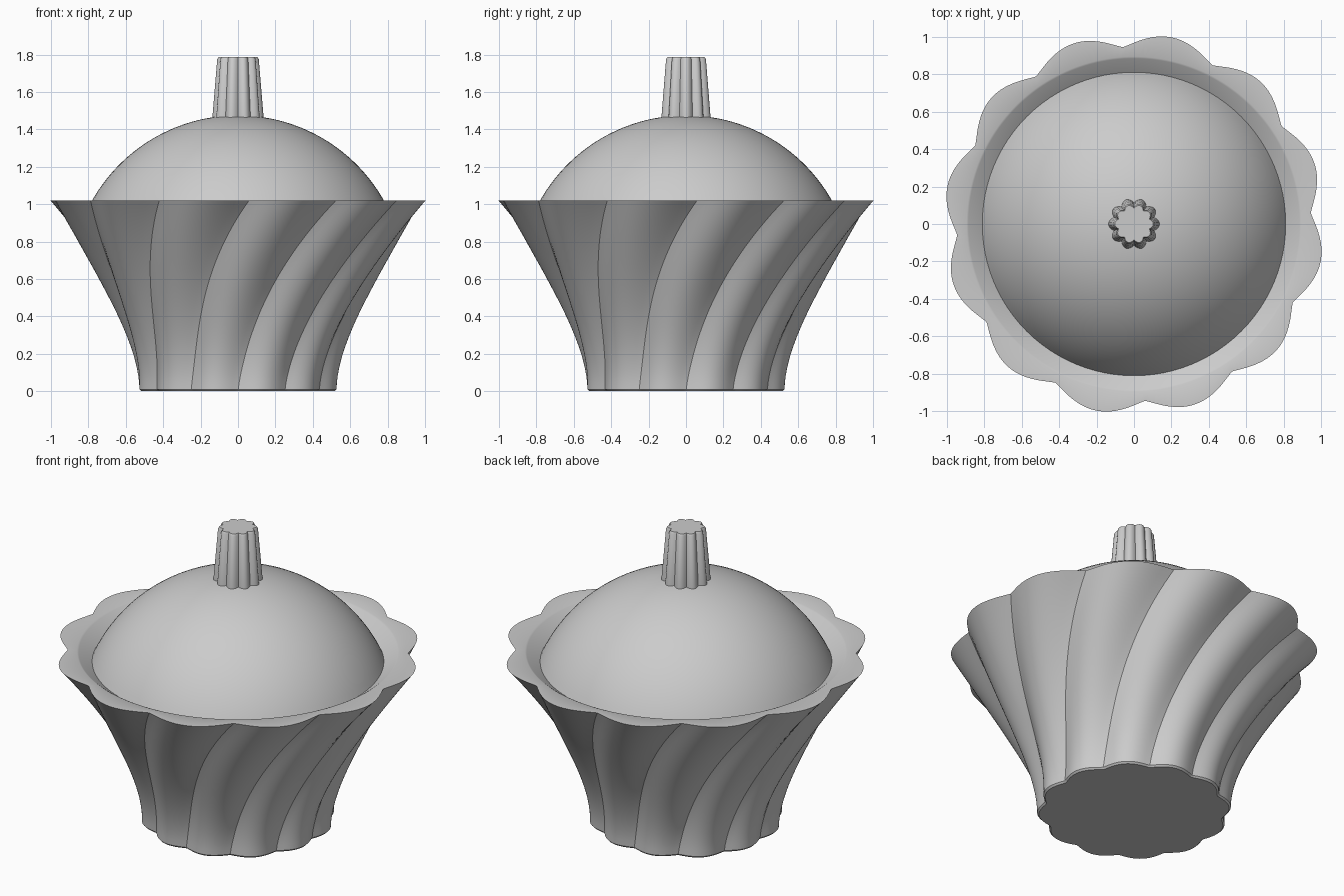
import bpy, bmesh
from math import sin, cos, pi, radians, sqrt

if "Cube" in bpy.data.objects:
    bpy.data.objects.remove(bpy.data.objects["Cube"])


def loft(name, rings, n, angle=35):
    """Skin a stack of rings; each ring is a function of angle -> (x, y, z). Ends are capped."""
    bm = bmesh.new()
    loops = [[bm.verts.new(f(2 * pi * i / n)) for i in range(n)] for f in rings]
    for a, b in zip(loops, loops[1:]):
        for i in range(n):
            j = (i + 1) % n
            bm.faces.new((a[i], a[j], b[j], b[i]))
    bm.faces.new(loops[0][::-1])
    bm.faces.new(loops[-1])
    mesh = bpy.data.meshes.new(name)
    bm.to_mesh(mesh)
    bm.free()
    obj = bpy.data.objects.new(name, mesh)
    bpy.context.collection.objects.link(obj)
    bpy.ops.object.select_all(action='DESELECT')
    obj.select_set(True)
    bpy.context.view_layer.objects.active = obj
    bpy.ops.object.shade_smooth_by_angle(angle=radians(angle))
    return obj


def lobed(r, z, lobes, depth, twist=0.0, power=1.15):
    """Scalloped ring: r at the lobe tips, r*(1-depth) at the creases."""
    def f(a):
        k = r * (1 - depth * (1 - abs(sin(lobes * a / 2)) ** power))
        return k * cos(a + twist), k * sin(a + twist), z
    return f


def interp(pts, z):
    """Smooth (Lagrange) curve through a few profile points."""
    total = 0
    for zi, ri in pts:
        w = ri
        for zj, _ in pts:
            if zj != zi:
                w *= (z - zj) / (zi - zj)
        total += w
    return total


# Twisted, flared cup with a flat scalloped rim and a sloped inner lip
TOP = 1.02
profile = [(0, 0.54), (0.25, 0.583), (0.5, 0.69), (0.75, 0.832), (TOP, 1.018)]
STEPS = 28
rings = [lobed(0.53, 0, 12, 0.07)]
for s in range(STEPS + 1):
    z = 0.01 + (TOP - 0.01) * s / STEPS
    twist = radians(33.6) * (z / TOP) ** 1.25
    rings.append(lobed(interp(profile, z), z, 12, 0.07, twist))
for r, z in [(0.895, TOP), (0.885, 1.015), (0.805, 0.955)]:
    rings.append(lobed(r, z, 12, 0, radians(33.6)))
loft("cup", rings, 192)

# Domed filling: a spherical cap resting inside the lip
R, CZ = 0.896, 0.579
dome = []
for s in range(25):
    e = radians(25 + 64.5 * s / 24)
    dome.append(lobed(R * cos(e), CZ + R * sin(e), 12, 0))
loft("dome", dome, 96)

# Tapered fluted stem on top
stem = [lobed(r, z, 10, 0.17, pi / 10, 1.0)
        for r, z in [(0.137, 1.46), (0.136, 1.475), (0.111, 1.775), (0.103, 1.787)]]
loft("stem", stem, 80)
